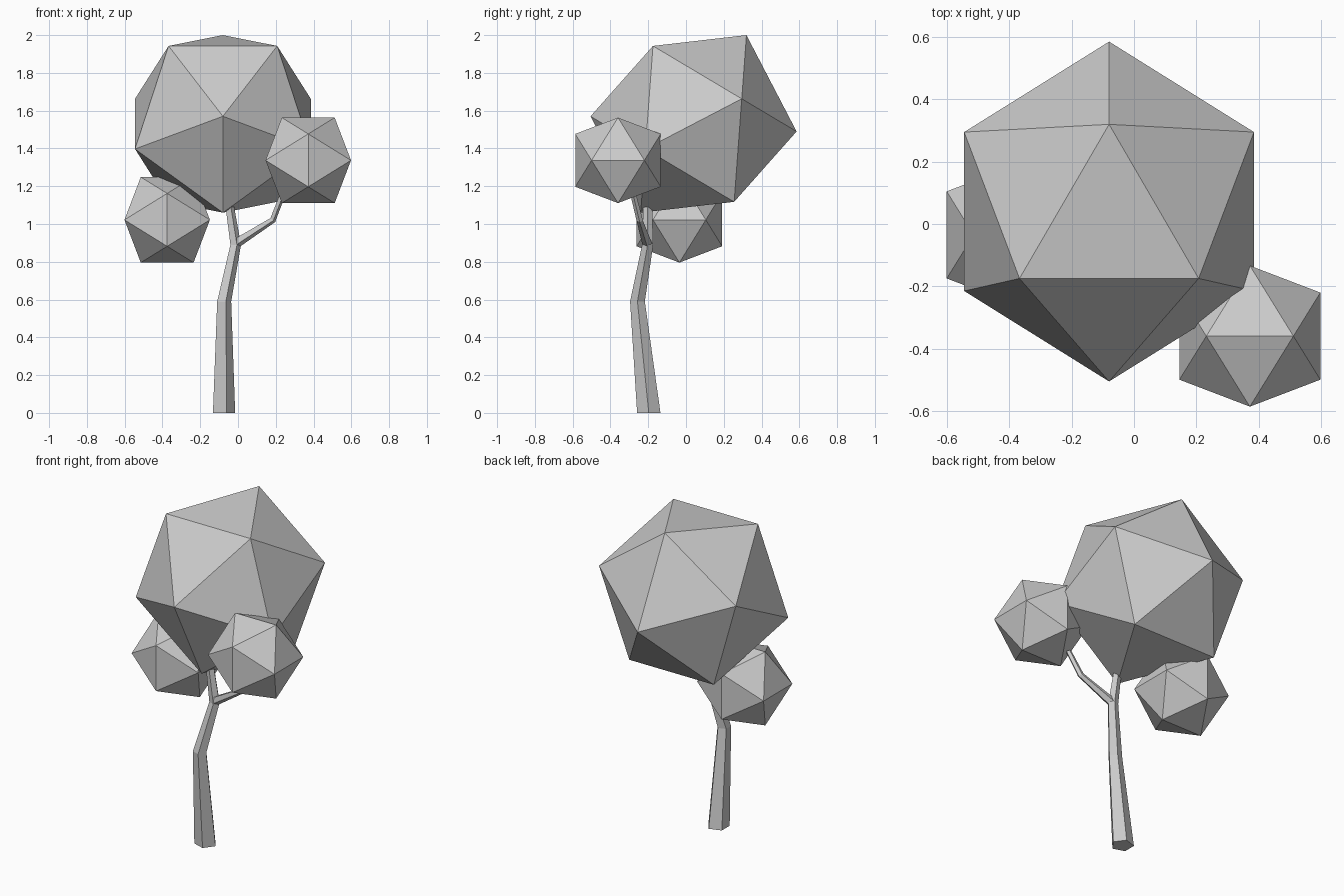
import bpy
import bmesh
from math import cos, sin, pi, radians
from mathutils import Vector, Matrix

if "Cube" in bpy.data.objects:
    bpy.data.objects.remove(bpy.data.objects["Cube"])


def finish(name, bm):
    bmesh.ops.recalc_face_normals(bm, faces=bm.faces)
    mesh = bpy.data.meshes.new(name)
    bm.to_mesh(mesh)
    bm.free()
    obj = bpy.data.objects.new(name, mesh)
    bpy.context.collection.objects.link(obj)
    return obj


def foliage(name, centre, radius, pole, neighbour):
    """Icosahedron oriented by the directions of two adjacent corners."""
    z = Vector(pole).normalized()
    n = Vector(neighbour)
    x = (n - z * n.dot(z)).normalized()
    y = z.cross(x)
    rot = Matrix((x, y, z)).transposed().to_4x4()
    bm = bmesh.new()
    bmesh.ops.create_icosphere(bm, subdivisions=1, radius=radius,
                               matrix=Matrix.Translation(centre) @ rot)
    return finish(name, bm)


def limb(name, rings, sides=5):
    """Loft of pentagons; each ring is (centre, radius, lean towards +x in degrees)."""
    bm = bmesh.new()
    loops = []
    for centre, r, lean in rings:
        rot = Matrix.Rotation(radians(lean), 3, 'Y')
        loops.append([bm.verts.new(Vector(centre) + rot @ Vector(
            (r * cos(2 * pi * i / sides), r * sin(2 * pi * i / sides), 0)))
            for i in range(sides)])
    for a, b in zip(loops, loops[1:]):
        for i in range(sides):
            j = (i + 1) % sides
            bm.faces.new((a[i], a[j], b[j], b[i]))
    bm.faces.new(loops[0])
    bm.faces.new(loops[-1])
    return finish(name, bm)


# Bent, tapering trunk
limb("trunk", [((-0.08, -0.197, 0.0), 0.065, 0),
               ((-0.077, -0.257, 0.59), 0.041, 0),
               ((-0.015, -0.203, 0.89), 0.031, 0),
               ((-0.05, -0.203, 1.12), 0.024, 0)])

# Side branch reaching the right-hand foliage
limb("side_branch", [((-0.01, -0.205, 0.90), 0.028, 50),
                     ((0.183, -0.245, 1.022), 0.018, 40),
                     ((0.24, -0.282, 1.17), 0.016, 20)])

# Tilted main crown
foliage("main_crown", (-0.08, 0.04, 1.53), 0.547, (0, 0.28, 0.47), (0, 0.545, -0.04))

# Two small upright clusters
for name, centre in (("right_cluster", (0.372, -0.36, 1.337)),
                     ("left_cluster", (-0.375, -0.035, 1.022))):
    foliage(name, centre, 0.266, (0.139, 0, 0.225), (-0.139, 0, 0.225))
